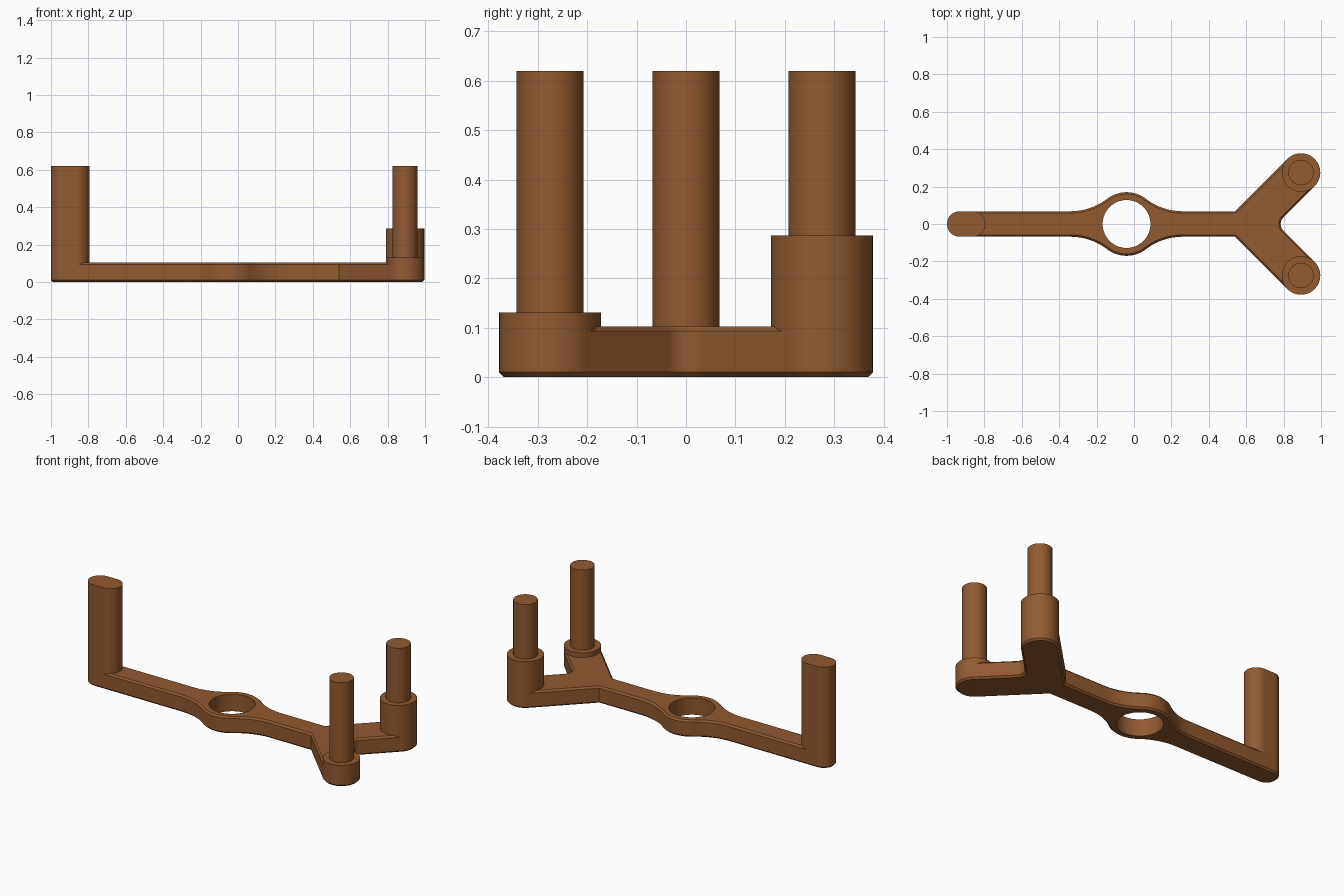
import bpy, bmesh
from math import sin, cos, pi, atan2, sqrt, radians

if "Cube" in bpy.data.objects:
    bpy.data.objects.remove(bpy.data.objects["Cube"])

brown = bpy.data.materials.new("brown")
brown.diffuse_color = (0.283, 0.102, 0.03, 1)
brown.use_nodes = True
brown.node_tree.nodes["Principled BSDF"].inputs["Base Color"].default_value = brown.diffuse_color

BAR, POST_X = 0.068, -0.932          # bar half width, rounded end centre
RING_X, RING_R, HOLE_R = -0.04, 0.17, 0.128
BOSS_X, BOSS_Y, BOSS_R = 0.893, 0.275, 0.103
TOP, CH = 0.103, 0.01                # plate thickness, chamfer
PIN_TOP = 0.62


def arc(cx, cy, r, a0, a1, n):
    return [(cx + r * cos(a0 + (a1 - a0) * i / n),
             cy + r * sin(a0 + (a1 - a0) * i / n)) for i in range(n + 1)]


def outline(e):
    """Plate outline moved inwards by e."""
    # rounded end of the bar
    pts = arc(POST_X, 0, BAR - e, pi, pi / 2, 16)
    # concave blends into the ring
    d = 0.30
    R = (d * d + BAR**2 - RING_R**2) / (2 * (RING_R - BAR))
    a = atan2(-(BAR + R), d)
    blend = arc(-d, BAR + R, R + e, -pi / 2, a, 12)
    pts += [(RING_X + x, y) for x, y in blend]
    pts += arc(RING_X, 0, RING_R - e, a + pi, -a, 20)[1:-1]
    pts += [(RING_X - x, y) for x, y in reversed(blend)]
    # fork corner, boss and inner fillet
    pts.append((0.54 + e * (sqrt(2) - 1), BAR - e))
    pts += arc(BOSS_X, BOSS_Y, BOSS_R - e, 3 * pi / 4, -pi / 4, 32)
    r = 0.05
    cx = BOSS_X - BOSS_Y + (BOSS_R + r) * sqrt(2)
    pts += arc(cx, 0, r + e, 3 * pi / 4, pi, 8)
    return pts + [(x, -y) for x, y in reversed(pts[1:-1])]


def walls(bm, sections):
    """Stack of matching (points, z) rings joined by quads."""
    rings = [[bm.verts.new((x, y, z)) for x, y in pts] for pts, z in sections]
    n = len(rings[0])
    for a, b in zip(rings, rings[1:]):
        for i in range(n):
            j = (i + 1) % n
            bm.faces.new((a[i], a[j], b[j], b[i]))
    return rings


def finish(bm, name):
    bmesh.ops.recalc_face_normals(bm, faces=bm.faces)
    me = bpy.data.meshes.new(name)
    bm.to_mesh(me)
    bm.free()
    me.materials.append(brown)
    ob = bpy.data.objects.new(name, me)
    bpy.context.collection.objects.link(ob)
    bpy.ops.object.select_all(action='DESELECT')
    ob.select_set(True)
    bpy.context.view_layer.objects.active = ob
    bpy.ops.object.shade_smooth_by_angle(angle=radians(30))


def prism(name, pts, z0, z1):
    bm = bmesh.new()
    for ring in walls(bm, [(pts, z0), (pts, z1)]):
        bm.faces.new(ring)
    finish(bm, name)


def circle(x, y, r):
    return arc(x, y, r, 3 * pi / 4, 3 * pi / 4 - 2 * pi, 64)[:-1]


# forked base plate with chamfered rims and a through hole
bm = bmesh.new()
outer = walls(bm, [(outline(CH), 0), (outline(0), CH),
                   (outline(0), TOP - CH), (outline(CH), TOP)])
hole = circle(RING_X, 0, HOLE_R)
inner = walls(bm, [(hole, 0), (hole, TOP)])
for loops in ((outer[0], inner[0]), (outer[-1], inner[-1])):
    edges = [bm.edges.get((l[i - 1], l[i])) for l in loops for i in range(len(l))]
    bmesh.ops.triangle_fill(bm, use_beauty=True, edges=edges)
finish(bm, "base_plate")

# rounded upright post at the single end
slot = arc(POST_X, 0, BAR, 3 * pi / 2, pi / 2, 32) + arc(-0.863, 0, BAR, pi / 2, -pi / 2, 32)
prism("end_post", slot, TOP - CH, PIN_TOP)

# bosses of different height with equal pin tops
for side, y, h in (("front", -BOSS_Y, 0.131), ("back", BOSS_Y, 0.287)):
    prism(side + "_boss", circle(BOSS_X, y, BOSS_R), TOP - CH, h)
    prism(side + "_pin", circle(BOSS_X, y, BAR), h - 0.01, PIN_TOP)
